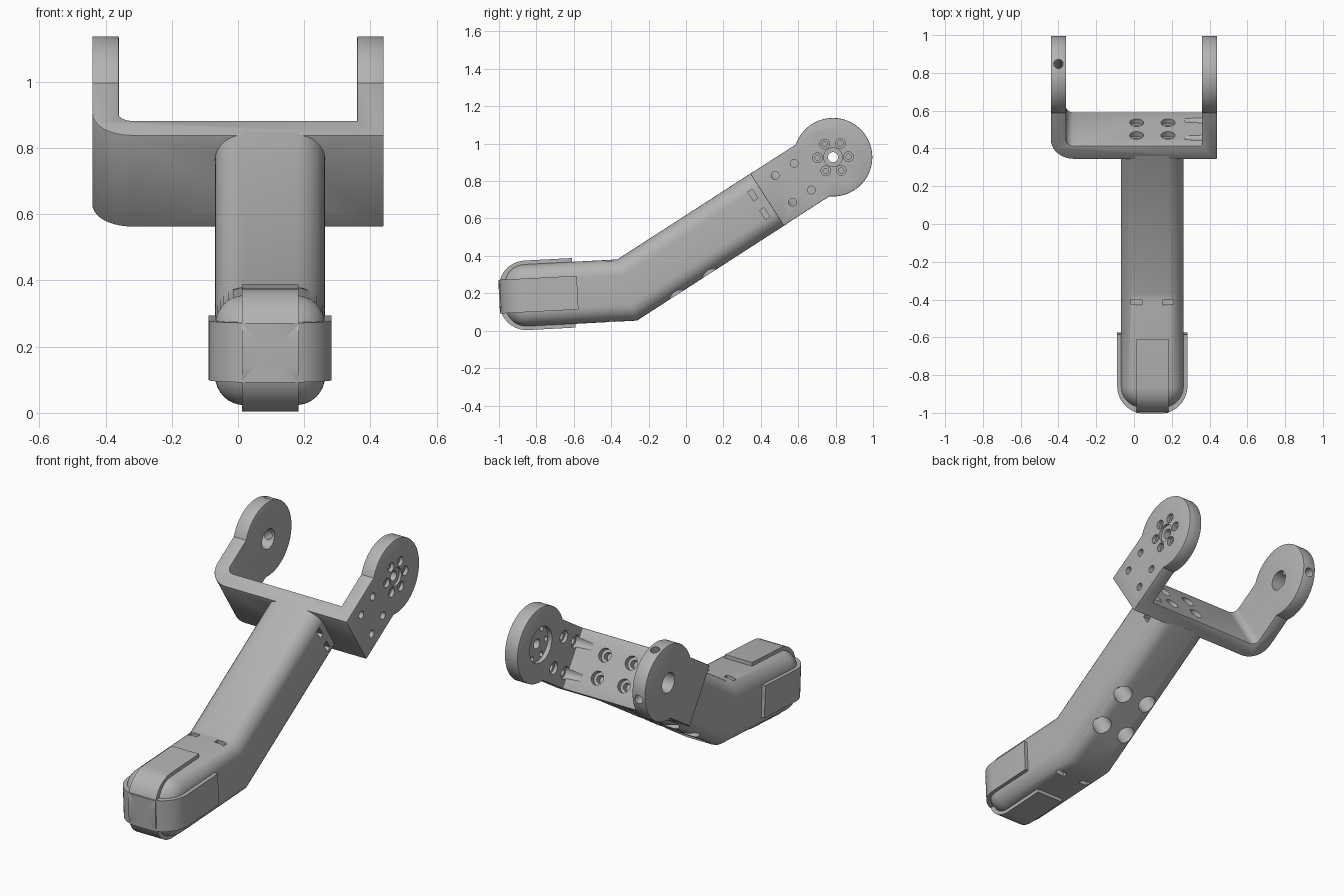
import bpy, bmesh
from math import sin, cos, pi, radians, tau
from mathutils import Matrix, Vector

if "Cube" in bpy.data.objects:
    bpy.data.objects.remove(bpy.data.objects["Cube"], do_unlink=True)

mat = bpy.data.materials.new("plain grey")
mat.use_nodes = True
GREY = (0.45, 0.45, 0.45, 1)
mat.diffuse_color = GREY
mat.node_tree.nodes["Principled BSDF"].inputs["Base Color"].default_value = GREY

# Local frames: y runs along the limb, z across its depth
TILT, DROOP = radians(32.8), radians(3)
UPPER = Matrix.Translation((0, 0.433, 0.70)) @ Matrix.Rotation(TILT, 4, 'X')
FOOT = Matrix.Translation((0, -0.315, 0.2175)) @ Matrix.Rotation(DROOP, 4, 'X')
MID, HALF = 0.097, 0.166       # limb centre in x, half width
HUB = 0.42                     # hub distance along the arms


def finish(bm, name, matrix):
    bm.transform(matrix)
    bmesh.ops.recalc_face_normals(bm, faces=bm.faces)
    me = bpy.data.meshes.new(name)
    bm.to_mesh(me)
    bm.free()
    me.materials.append(mat)
    ob = bpy.data.objects.new(name, me)
    bpy.context.collection.objects.link(ob)
    return ob


def prism(name, pts, vec, matrix):
    bm = bmesh.new()
    face = bm.faces.new([bm.verts.new(p) for p in pts])
    ext = bmesh.ops.extrude_face_region(bm, geom=[face])["geom"]
    bmesh.ops.translate(bm, vec=vec, verts=[v for v in ext if isinstance(v, bmesh.types.BMVert)])
    return finish(bm, name, matrix)


def cylinder(axis, centre, r, length, matrix=UPPER, r2=None, sides=32):
    bm = bmesh.new()
    turn = Vector((0, 0, 1)).rotation_difference(Vector(axis)).to_matrix().to_4x4()
    bmesh.ops.create_cone(bm, cap_ends=True, segments=sides, radius1=r, radius2=r2 or r,
                          depth=length, matrix=Matrix.Translation(centre) @ turn)
    return finish(bm, "cutter", matrix)


def box(centre, size, matrix):
    bm = bmesh.new()
    bmesh.ops.create_cube(bm, size=1, matrix=Matrix.Translation(centre) @ Matrix.Diagonal((*size, 1)))
    return finish(bm, "cutter", matrix)


def apply(ob, mod):
    bpy.context.view_layer.objects.active = ob
    bpy.ops.object.modifier_apply(modifier=mod.name)


def combine(ob, tool, op='DIFFERENCE'):
    mod = ob.modifiers.new("cut", 'BOOLEAN')
    mod.operation, mod.object, mod.solver = op, tool, 'EXACT'
    apply(ob, mod)
    bpy.data.objects.remove(tool, do_unlink=True)


def arc(cx, cy, r, a0, a1, n=10):
    return [(cx + r * cos(radians(a0 + (a1 - a0) * i / n)),
             cy + r * sin(radians(a0 + (a1 - a0) * i / n))) for i in range(n + 1)]


def rounded(w, h, r):
    pts = []
    for sx, sy, a in ((1, 1, 0), (-1, 1, 90), (-1, -1, 180), (1, -1, 270)):
        pts += arc(sx * (w - r), sy * (h - r), r, a, a + 90, 8)
    return pts


# Fork: U profile with one rounded corner, plus two hub discs
profile = [(0.44, HUB), (0.36, HUB), (0.36, 0.083)] + arc(-0.32, 0.123, 0.04, 270, 180) \
    + [(-0.36, HUB), (-0.44, HUB)] + arc(-0.32, 0.12, 0.12, 180, 270) + [(0.44, 0)]
fork = prism("fork_bracket", [(x, y, -0.165) for x, y in profile], (0, 0, 0.33), UPPER)
for x in (-0.4, 0.4):
    combine(fork, cylinder((1, 0, 0), (x, HUB, 0), 0.21, 0.08, sides=72), 'UNION')
bevel = fork.modifiers.new("soft edges", 'BEVEL')
bevel.width, bevel.segments, bevel.angle_limit = 0.006, 2, radians(40)
apply(fork, bevel)

# Horn side: recess, centre bore, ring of counterbored screws
X = (1, 0, 0)
cuts = [cylinder(X, (0.36, HUB, 0), 0.1, 0.05),
        cylinder(X, (0.4, HUB, 0), 0.027, 0.2),
        cylinder(X, (0.44, HUB, 0), 0.05, 0.03)]
for i in range(6):
    a = i * tau / 6 - TILT + radians(2)
    y, z = HUB + 0.083 * cos(a), 0.083 * sin(a)
    cuts += [cylinder(X, (0.4, y, z), 0.014, 0.2, sides=16),
             cylinder(X, (0.44, y, z), 0.026, 0.04, sides=24)]
for z in (-0.085, 0.085):
    for y in (0.107, 0.228):
        cuts += [cylinder(X, (0.4, y, z), 0.021, 0.2, sides=24),
                 cylinder(X, (0.325, y, z), 0.03, 0.11, r2=0.036, sides=24)]
# Bearing side: through hole and radial set screws
cuts.append(cylinder(X, (-0.4, HUB, 0), 0.056, 0.2))
for a in (radians(40), radians(-40)):
    d = Vector((0, cos(a), sin(a)))
    cuts.append(cylinder(d, Vector((-0.4, HUB, 0)) + d * 0.14, 0.025, 0.2, sides=24))
# Counterbored mounting holes in the base plate
for x in (MID - 0.083, MID + 0.083):
    for z in (-0.062, 0.062):
        cuts += [cylinder((0, 1, 0), (x, 0.04, z), 0.021, 0.2, sides=24),
                 cylinder((0, 1, 0), (x, 0.083, z), 0.037, 0.06, sides=24)]
for c in cuts:
    combine(fork, c)

# Limb: rounded-box section swept through a mitred bend to a domed tip
bm = bmesh.new()
rings = []


def ring(matrix, y, w, h, r):
    rings.append([bm.verts.new(matrix @ Vector((MID + px, y, pz))) for px, pz in rounded(w, h, r)])


bend = (TILT - DROOP) / 2
MITRE = FOOT @ Matrix.Rotation(bend, 4, 'X') @ Matrix.Diagonal((1, 1, 1 / cos(bend), 1))
ring(UPPER, 0.02, HALF, HALF, 0.088)
ring(MITRE, 0, HALF, HALF, 0.088)
DOME, TIP = 0.125, 0.665
for i in range(11):
    t = i / 10 * pi / 2
    inset = DOME * (1 - cos(t))
    ring(FOOT, -(TIP - DOME + DOME * sin(t)), HALF - inset, HALF - inset, 0.088 - inset * 0.5)
for a, b in zip(rings, rings[1:]):
    for i in range(len(a)):
        j = (i + 1) % len(a)
        bm.faces.new((a[i], a[j], b[j], b[i]))
bm.faces.new(rings[0])
bm.faces.new(rings[-1])
limb = finish(bm, "limb", Matrix())

# Nut slots near both joints and access bores on the underside
for s in (-1, 1):
    for z in (-0.056, 0.062):
        combine(limb, box((MID + s * HALF, -0.05, z), (0.1, 0.028, 0.058), UPPER))
    for x in (MID - 0.083, MID + 0.083):
        combine(limb, box((x, -0.09, s * HALF), (0.058, 0.028, 0.1), FOOT))
for x in (MID - 0.083, MID + 0.083):
    for y in (-0.47, -0.68):
        combine(limb, cylinder((0, 0, 1), (x, y, -0.13), 0.05, 0.2))

# Crossed wrap-around foot pads
PAD, ROUND, END = 0.186, 0.145, 0.685


def pad_outline(start):
    c = PAD - ROUND
    return [(-start, PAD)] + arc(-END + ROUND, c, ROUND, 90, 180) \
        + arc(-END + ROUND, -c, ROUND, 180, 270) + [(-start, -PAD)]


upright = prism("upright_foot_pad", [(MID - 0.085, y, z) for y, z in pad_outline(0.285)],
                (0.17, 0, 0), FOOT)
level = prism("level_foot_pad", [(MID + x, y, -0.09) for y, x in pad_outline(0.265)],
              (0, 0, 0.18), FOOT)

# Smooth curved walls, keep sharp edges
for ob in bpy.context.view_layer.objects:
    ob.select_set(ob in (fork, limb, upright, level))
bpy.context.view_layer.objects.active = fork
bpy.ops.object.shade_smooth_by_angle(angle=radians(30))
